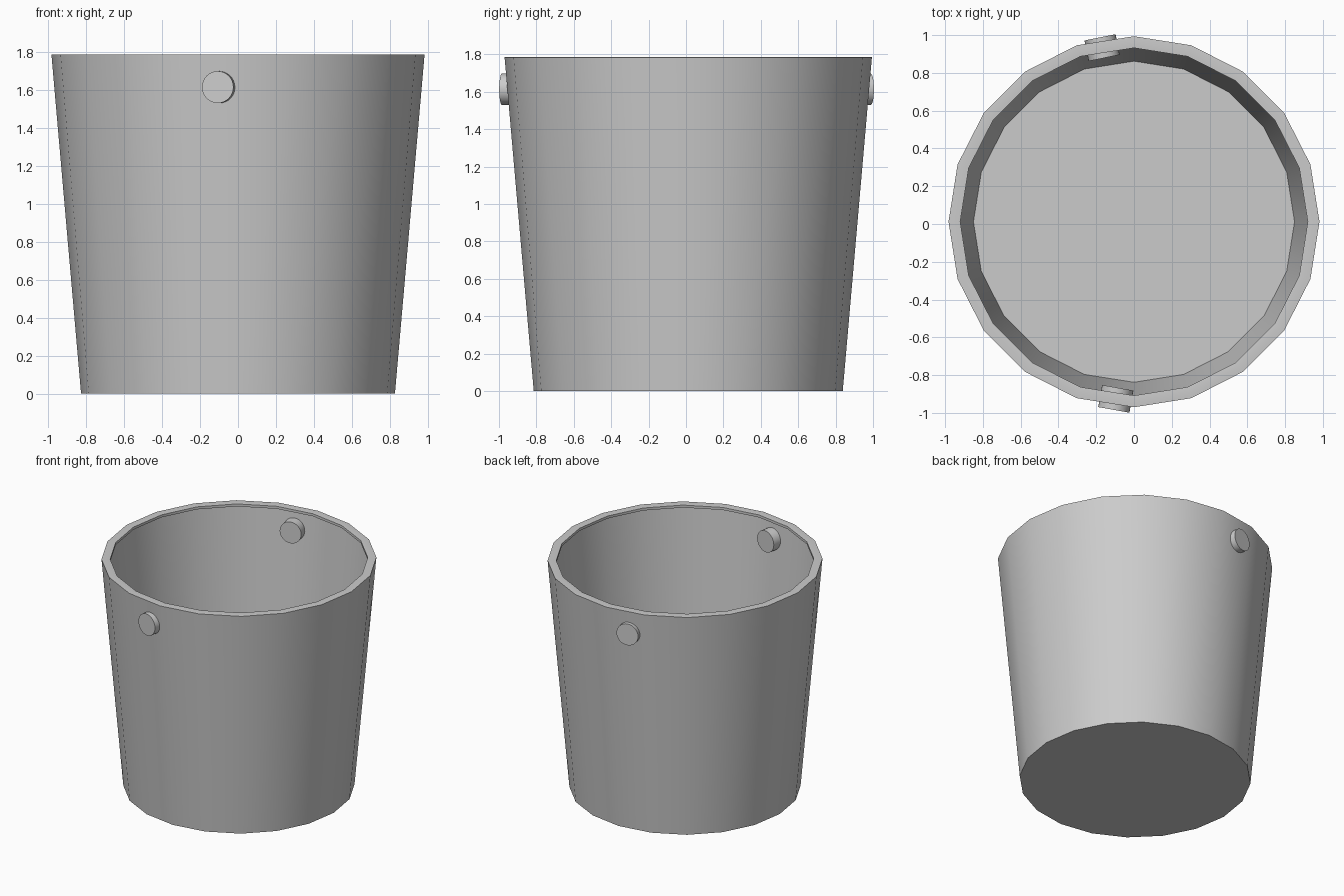
import bpy, bmesh, math
from mathutils import Vector

if "Cube" in bpy.data.objects:
    bpy.data.objects.remove(bpy.data.objects["Cube"])

SIDES = 20
CENTRE_Y = 0.012


# Closed or open lathe of a (radius, z) profile; edges are split by angle for shading
def lathe(name, profile, caps=(), closed=False, sharp=30):
    bm = bmesh.new()
    rings = [[bm.verts.new((r * math.cos(math.tau * i / SIDES),
                            r * math.sin(math.tau * i / SIDES) + CENTRE_Y, z))
              for i in range(SIDES)] for r, z in profile]
    pairs = list(zip(rings, rings[1:]))
    if closed:
        pairs.append((rings[-1], rings[0]))
    for a, b in pairs:
        for i in range(SIDES):
            j = (i + 1) % SIDES
            bm.faces.new((a[i], a[j], b[j], b[i]))
    for c in caps:
        bm.faces.new(rings[c])
    bmesh.ops.recalc_face_normals(bm, faces=bm.faces)
    me = bpy.data.meshes.new(name)
    bm.to_mesh(me)
    bm.free()
    ob = bpy.data.objects.new(name, me)
    bpy.context.collection.objects.link(ob)
    smooth(ob, sharp)


def smooth(ob, angle):
    bpy.ops.object.select_all(action='DESELECT')
    ob.select_set(True)
    bpy.context.view_layer.objects.active = ob
    bpy.ops.object.shade_smooth_by_angle(angle=math.radians(angle))


# Handle pins: short round pegs passing through the wall near the rim
def make_pin(name, inner, outer):
    inner, outer = Vector(inner), Vector(outer)
    axis = outer - inner
    bpy.ops.mesh.primitive_cylinder_add(
        vertices=32, radius=0.084, depth=axis.length,
        location=(inner + outer) / 2,
        rotation=axis.to_track_quat('Z', 'Y').to_euler())
    ob = bpy.context.object
    ob.name = name
    smooth(ob, 30)


# Thin tapered wall with underside, inward lip at the top, and raised inner floor
lathe("bucket", [(0.826, 0.0), (0.982, 1.785), (0.951, 1.787), (0.92, 1.785),
                 (0.92, 1.765), (0.972, 1.76), (0.85, 0.36)], caps=(0, -1))
make_pin("front_pin", (-0.086, -0.867, 1.614), (-0.107, -0.984, 1.614))
make_pin("back_pin", (-0.158, 0.879, 1.614), (-0.180, 0.988, 1.614))
